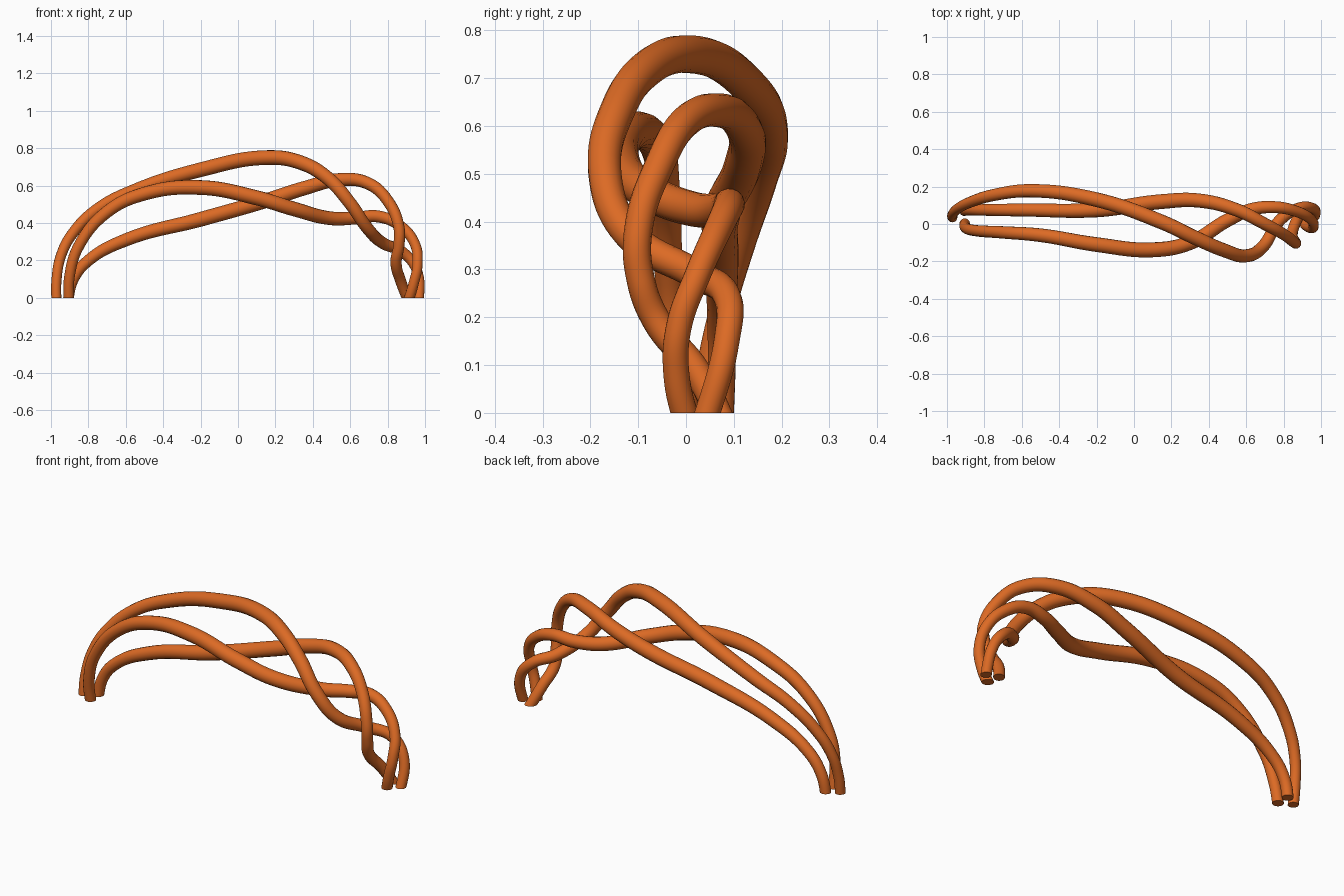
import bpy, bmesh

if "Cube" in bpy.data.objects:
    bpy.data.objects.remove(bpy.data.objects["Cube"])

orange = bpy.data.materials.new("orange")
orange.diffuse_color = (0.72, 0.145, 0.018, 1)
orange.use_nodes = True
orange.node_tree.nodes["Principled BSDF"].inputs["Base Color"].default_value = orange.diffuse_color


def strand(name, path):
    """Sweep a tube, thicker in the middle, through the path and trim it flat on the ground."""
    curve = bpy.data.curves.new(name, 'CURVE')
    curve.dimensions = '3D'
    curve.bevel_depth = 1.0
    curve.bevel_resolution = 6
    curve.resolution_u = 10
    spline = curve.splines.new('BEZIER')
    spline.bezier_points.add(len(path) - 1)
    for p, co in zip(spline.bezier_points, path):
        p.co = co
        p.radius = 0.026 + 0.014 * (1 - min(1, co[0] ** 2))
        p.handle_left_type = p.handle_right_type = 'AUTO'
    obj = bpy.data.objects.new(name, curve)
    bpy.context.collection.objects.link(obj)
    bpy.ops.object.select_all(action='DESELECT')
    obj.select_set(True)
    bpy.context.view_layer.objects.active = obj
    bpy.ops.object.convert(target='MESH')
    obj = bpy.context.view_layer.objects.active
    # flat feet on the ground
    bm = bmesh.new()
    bm.from_mesh(obj.data)
    bmesh.ops.bisect_plane(bm, geom=bm.verts[:] + bm.edges[:] + bm.faces[:],
                           plane_co=(0, 0, 0), plane_no=(0, 0, 1), clear_inner=True)
    bmesh.ops.holes_fill(bm, edges=[e for e in bm.edges if e.is_boundary], sides=0)
    bmesh.ops.recalc_face_normals(bm, faces=bm.faces)
    bm.to_mesh(obj.data)
    bm.free()
    obj.data.materials.clear()
    obj.data.materials.append(orange)
    bpy.ops.object.shade_smooth_by_angle()


# tallest strand: back on the left, crossing to the front on the right
strand("tall_strand", [
    (-.97, .03, -.05), (-.97, .05, .1), (-.945, .08, .23), (-.88, .115, .35),
    (-.75, .155, .475), (-.55, .178, .575), (-.2, .13, .685), (.15, .01, .75),
    (.33, -.075, .725), (.48, -.14, .64), (.6, -.17, .505), (.69, -.12, .375),
    (.78, .02, .29), (.88, .085, .245), (.955, .085, .15), (.968, .03, -.05)])

# front strand: in front on the left, dipping to the back on the right
strand("front_strand", [
    (-.905, .01, -.05), (-.9, -.02, .12), (-.85, -.035, .28), (-.7, -.045, .46),
    (-.5, -.06, .557), (-.2, -.11, .59), (.1, -.138, .535), (.3, -.1, .475),
    (.5, .02, .425), (.63, .078, .427), (.75, .09, .435), (.86, .07, .39),
    (.945, .025, .29), (.96, -.015, .18), (.94, -.02, .08), (.90, .01, -.05)])

# low strand: lowest on the left, rising to a hump on the right
strand("low_strand", [
    (-.915, .07, -.05), (-.88, .075, .1), (-.8, .075, .2), (-.6, .075, .31),
    (-.2, .075, .42), (.15, .12, .52), (.35, .125, .585), (.55, .075, .632),
    (.7, .0, .61), (.8, -.055, .52), (.86, -.1, .38), (.86, -.095, .28),
    (.845, -.06, .19), (.87, .02, .09), (.925, .09, -.05)])
